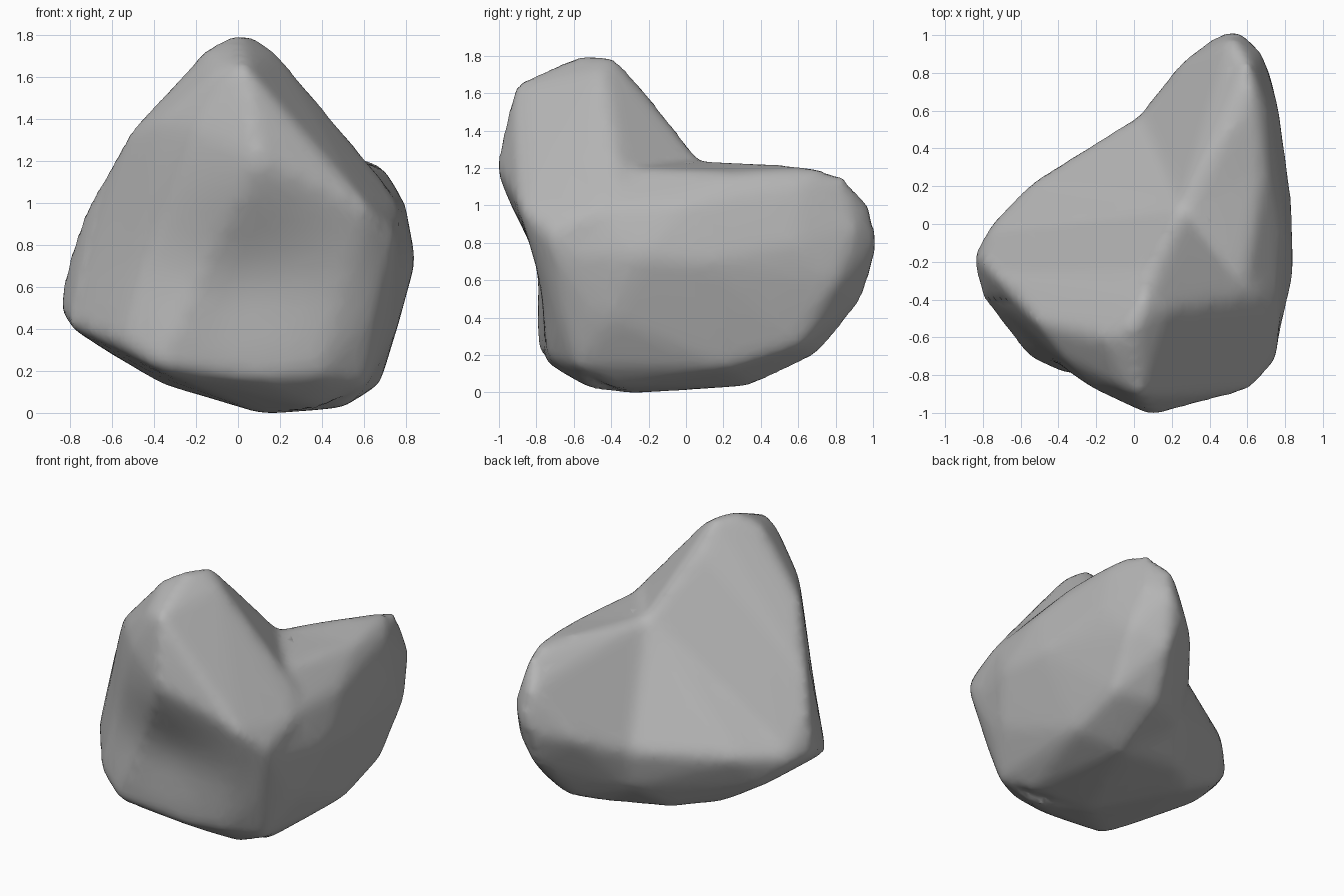
import bpy, bmesh, math

cube = bpy.data.objects.get("Cube")
if cube:
    bpy.data.objects.remove(cube, do_unlink=True)

stone = bpy.data.materials.new("grey stone")
stone.use_nodes = True
grey = (0.46, 0.46, 0.46, 1)
stone.diffuse_color = grey
stone.node_tree.nodes["Principled BSDF"].inputs["Base Color"].default_value = grey

# Upright front mass with an overhanging face
front_mass = [
    (0, -.53, 1.8), (-.14, -.6, 1.73), (.06, -.39, 1.78), (.17, -.45, 1.71),
    (.03, -.9, 1.64), (-.1, -.83, 1.61), (-.35, -.71, 1.39), (.06, -.25, 1.62),
    (.44, -.35, 1.31), (.57, -.4, 1.21), (.68, -.36, 1.1), (.76, -.48, .96), (.25, .07, 1.23),
    (-.84, -.17, .5), (-.79, -.2, .75), (-.79, -.38, .42), (-.55, -.7, .33),
    (-.38, -.78, .22), (.1, -.75, .17), (.38, -.73, .19), (.6, -.58, .15),
    (.62, -.7, .45), (.72, -.5, .42), (.74, -.73, .83), (.6, -.88, .98),
    (.1, -1.01, 1.2), (-.2, -.86, 1.35), (-.5, -.52, 1.34), (-.72, -.28, .96),
    (-.74, 0, .45), (-.62, .05, .31), (-.35, .1, .15), (.12, -.3, .01), (.4, -.5, .03)]

# Broad body under and behind the front mass
body = [
    (.25, .07, 1.23), (.57, -.35, 1.19), (.68, .3, 1.16), (.75, -.45, .98), (.78, 0, 1),
    (.83, -.25, .73), (.82, .1, .7), (.73, -.7, .75), (.74, -.4, .4), (.66, .22, .14),
    (.6, -.58, .15), (.5, -.4, .04), (.12, -.3, .01), (.38, .34, .05), (-.1, .3, .12),
    (-.35, .1, .15), (-.62, .05, .31), (-.55, .2, .52), (-.74, 0, .5), (-.79, -.2, .5),
    (.03, .56, .55), (.06, .52, .3)]

# Narrow tip reaching to the back
back_tip = [
    (.55, 1.01, .8), (.66, .9, .87), (.52, .97, 1.01), (.6, .84, 1.14), (.62, .7, 1.19),
    (.44, .98, .72), (.25, .84, .68), (.04, .57, .55), (.08, .52, .28), (.5, .93, .5),
    (.4, .7, .22), (.66, .6, .26), (.7, .8, .6), (.75, .6, .8), (.7, .6, 1.1),
    (.25, .07, 1.23), (.82, .1, .7), (.68, .3, 1.16), (.78, 0, 1), (.66, .22, .14),
    (.38, .34, .05), (.1, .3, .3)]


def add_hull(bm, points):
    part = bmesh.new()
    for p in points:
        part.verts.new(p)
    bmesh.ops.convex_hull(part, input=part.verts)
    loose = [v for v in part.verts if not v.link_faces]
    bmesh.ops.delete(part, geom=loose, context='VERTS')
    bmesh.ops.recalc_face_normals(part, faces=part.faces)
    tmp = bpy.data.meshes.new("hull")
    part.to_mesh(tmp)
    part.free()
    bm.from_mesh(tmp)
    bpy.data.meshes.remove(tmp)


bm = bmesh.new()
for mass in (front_mass, body, back_tip):
    add_hull(bm, mass)
mesh = bpy.data.meshes.new("rough")
bm.to_mesh(mesh)
bm.free()
rock = bpy.data.objects.new("rock", mesh)
bpy.context.collection.objects.link(rock)

# Fuse the masses, wear down the edges and make up for the lost thickness
fuse = rock.modifiers.new("fuse", 'REMESH')
fuse.mode = 'VOXEL'
fuse.voxel_size = 0.03
wear = rock.modifiers.new("wear", 'SMOOTH')
wear.factor = 0.5
wear.iterations = 16
swell = rock.modifiers.new("swell", 'DISPLACE')
swell.mid_level = 0
swell.strength = 0.018
bpy.context.view_layer.update()
worn = bpy.data.meshes.new_from_object(
    rock.evaluated_get(bpy.context.evaluated_depsgraph_get()))
rock.modifiers.clear()
rock.data = worn
bpy.data.meshes.remove(mesh)
worn.name = "rock"

# Hollow the front face
for v in worn.vertices:
    x, y, z = v.co
    if y < -0.4:
        d = ((x - .02) / .47) ** 2 + ((z - .66) / .36) ** 2
        v.co.y += 0.11 * math.exp(-d)

# Rest on the ground
lowest = min(v.co.z for v in worn.vertices)
for v in worn.vertices:
    v.co.z -= lowest

# Coarser facets with soft shading
facets = rock.modifiers.new("facets", 'DECIMATE')
facets.ratio = 0.3
worn.materials.clear()
worn.materials.append(stone)
for p in worn.polygons:
    p.use_smooth = True
    p.material_index = 0
